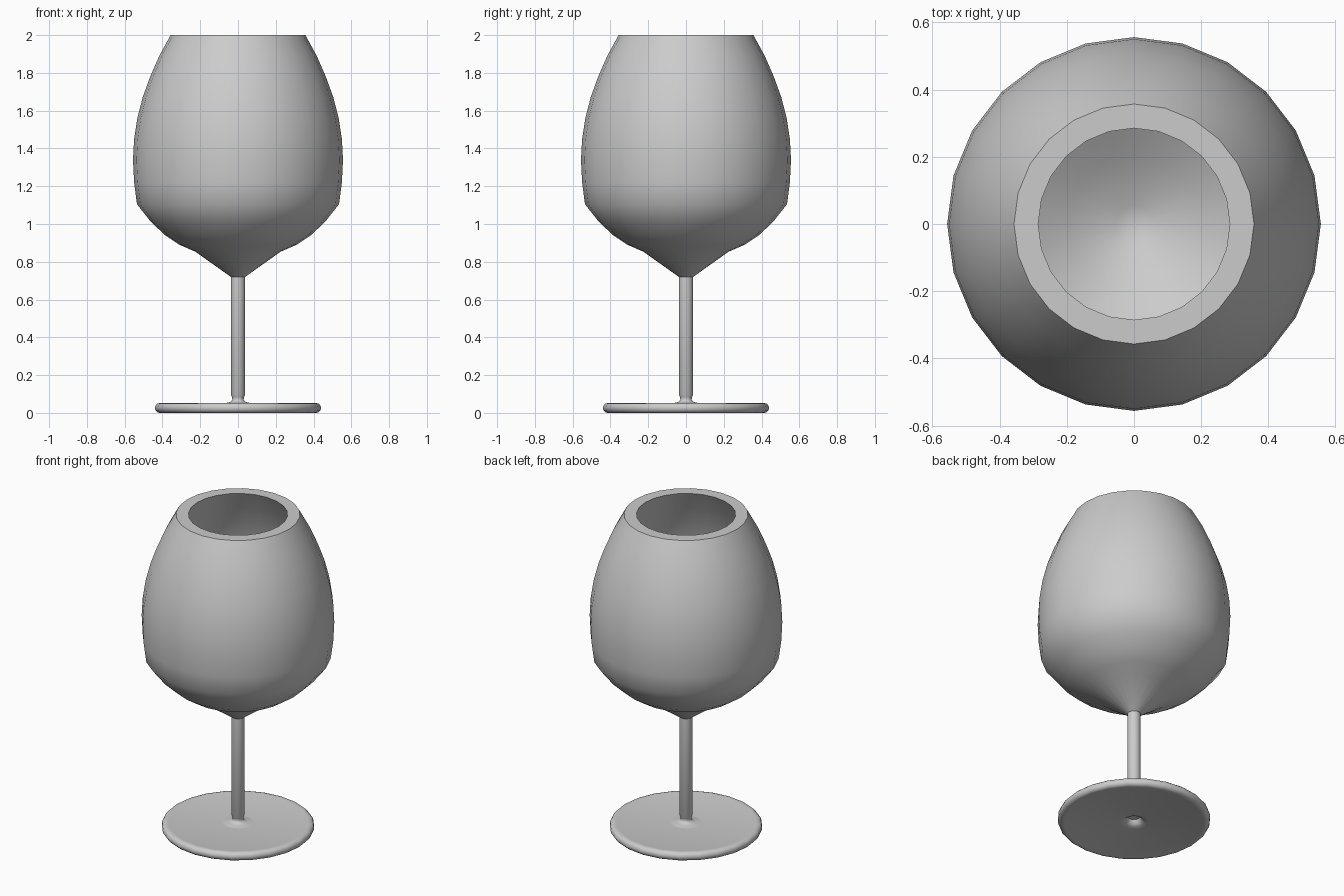
import bpy
import bmesh
import math

cube = bpy.data.objects.get("Cube")
if cube:
    bpy.data.objects.remove(cube)

SIDES = 24

grey = bpy.data.materials.new("light grey")
grey.use_nodes = True
colour = (0.6, 0.6, 0.6, 1)
grey.diffuse_color = colour
grey.node_tree.nodes["Principled BSDF"].inputs["Base Color"].default_value = colour


def lathe(name, profile, closed=False, sharp=40):
    """Spin a (radius, height) profile around the z axis."""
    bm = bmesh.new()
    verts = [bm.verts.new((r, 0, z)) for r, z in profile]
    edges = [bm.edges.new(pair) for pair in zip(verts, verts[1:])]
    if closed:
        edges.append(bm.edges.new((verts[-1], verts[0])))
    bmesh.ops.spin(bm, geom=verts + edges, cent=(0, 0, 0), axis=(0, 0, 1),
                   angle=math.tau, steps=SIDES, use_duplicate=False)
    bmesh.ops.remove_doubles(bm, verts=bm.verts, dist=0.0005)
    bmesh.ops.recalc_face_normals(bm, faces=bm.faces)
    mesh = bpy.data.meshes.new(name)
    bm.to_mesh(mesh)
    bm.free()
    mesh.materials.append(grey)
    obj = bpy.data.objects.new(name, mesh)
    bpy.context.collection.objects.link(obj)
    bpy.ops.object.select_all(action='DESELECT')
    obj.select_set(True)
    bpy.context.view_layer.objects.active = obj
    bpy.ops.object.shade_smooth_by_angle(angle=math.radians(sharp))
    return obj


# Thick-walled bowl: outside from stem to rim, then back down the inside
outside = [(0.038, 0.72), (0.225, 0.853), (0.31, 0.89), (0.385, 0.94),
           (0.46, 1.01), (0.535, 1.105), (0.55, 1.22), (0.556, 1.34),
           (0.55, 1.45), (0.533, 1.56), (0.505, 1.67), (0.465, 1.78),
           (0.417, 1.89), (0.357, 2.0)]
inside = [(0.285, 2.0), (0.35, 1.88), (0.4, 1.77), (0.439, 1.66),
          (0.465, 1.55), (0.481, 1.45), (0.486, 1.34), (0.48, 1.23),
          (0.467, 1.13), (0.4, 1.05), (0.33, 0.99), (0.2, 0.925),
          (0.055, 0.822), (0, 0.822)]
lathe("bowl", outside + inside)

# Slim stem narrowing to a small neck that flares onto the foot
lathe("stem", [(0, 0.735), (0.038, 0.73), (0.038, 0.095), (0.032, 0.085),
               (0.03, 0.07), (0.036, 0.06), (0.055, 0.054), (0.088, 0.049)], sharp=60)

# Flat foot with a rounded rim and a dimple underneath
RIM = 0.025
rim = [(0.415 + RIM * math.cos(a), 0.026 + 0.026 * math.sin(a))
       for a in (math.radians(d) for d in range(90, -91, -30))]
lathe("foot", [(0, 0.049), (0.39, 0.049), (0.4, 0.051)] + rim
      + [(0.4, 0.001), (0.39, 0.004), (0.088, 0.004), (0.06, 0.009),
         (0.045, 0.02), (0.035, 0.04), (0, 0.045)], sharp=35)
